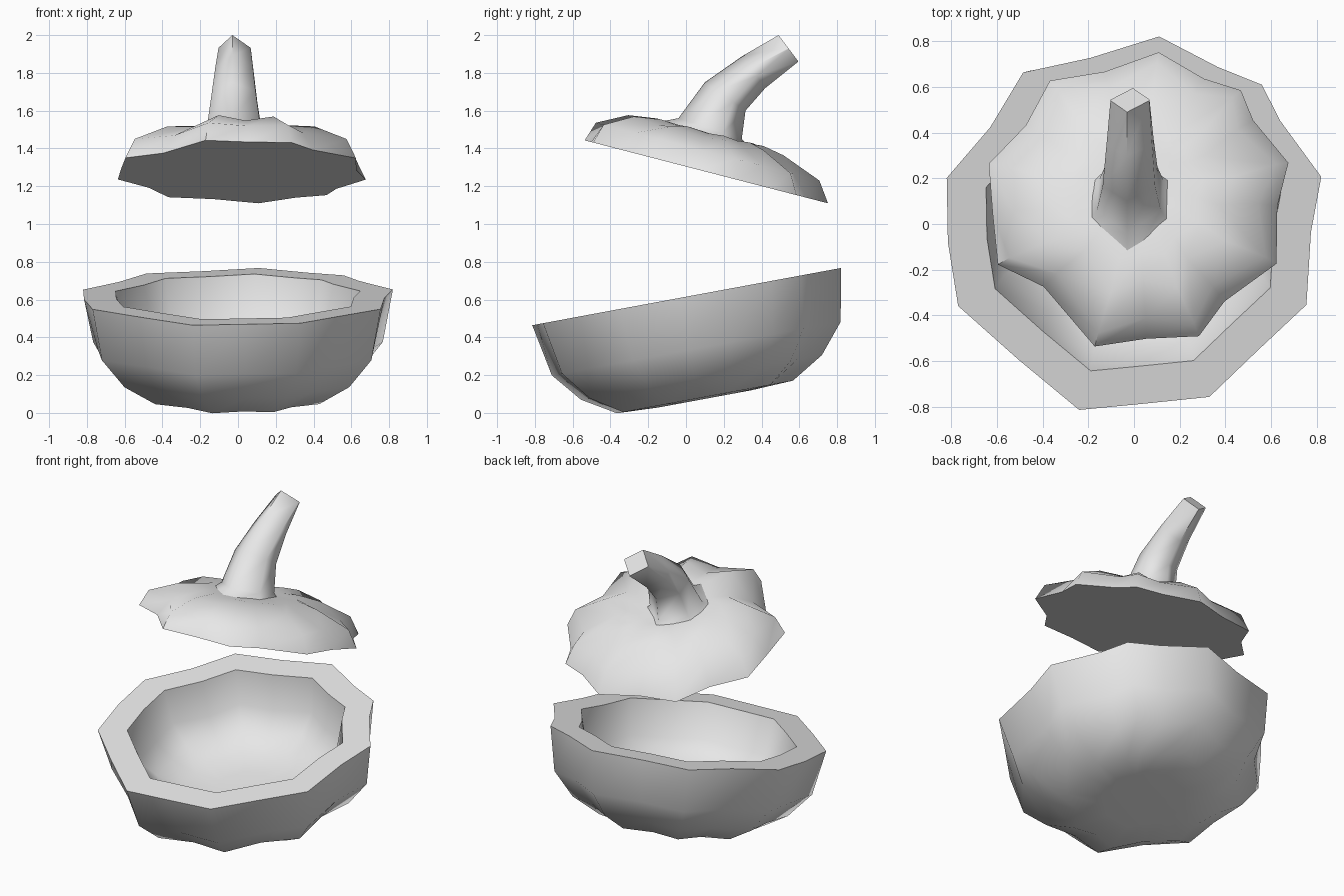
import bpy, bmesh, math
from mathutils import Matrix, Vector

cube = bpy.data.objects.get("Cube")
if cube:
    bpy.data.objects.remove(cube, do_unlink=True)

grey = bpy.data.materials.new("light_grey")
grey.use_nodes = True
grey.diffuse_color = (0.8, 0.8, 0.8, 1)
grey.node_tree.nodes["Principled BSDF"].inputs["Base Color"].default_value = (0.8, 0.8, 0.8, 1)

# Nine-lobed outline: ridge and valley points alternate
OUTLINE = [(.11, .835), (-.19, .74), (-.485, .675), (-.63, .43), (-.82, .205), (-.815, -.08),
           (-.77, -.365), (-.505, -.605), (-.24, -.828), (.045, -.8), (.33, -.77), (.54, -.565),
           (.755, -.36), (.775, -.035), (.82, .21), (.64, .46), (.56, .62), (.365, .7)]
# The lid has two deeper notches at the front
LID_OUTLINE = list(OUTLINE)
LID_OUTLINE[7] = (-.53, -.5)
LID_OUTLINE[11] = (.48, -.585)


def lobed_ring(outline, z, scale, valley=1.0, drop=0.0, shift=0.0):
    """Scaled outline; valleys are pulled in and lowered, the ring slides along y."""
    ring = []
    for i, (x, y) in enumerate(outline):
        f = scale * (valley if i % 2 else 1)
        ring.append(Vector((x * f, y * f + shift, z + (drop if i % 2 else 0))))
    return ring


def loft(name, rings, matrix, angle, centre_start=None, centre_end=None):
    """Skin consecutive rings; ends close with a flat face or a fan to a centre."""
    bm = bmesh.new()
    loops = [[bm.verts.new(p) for p in ring] for ring in rings]
    n = len(loops[0])
    for a, b in zip(loops, loops[1:]):
        for i in range(n):
            j = (i + 1) % n
            bm.faces.new((a[i], a[j], b[j], b[i]))
    for loop, centre in ((loops[0], centre_start), (loops[-1], centre_end)):
        if centre is None:
            bm.faces.new(loop)
        else:
            c = bm.verts.new(centre)
            for i in range(n):
                bm.faces.new((loop[i], loop[(i + 1) % n], c))
    bmesh.ops.recalc_face_normals(bm, faces=bm.faces[:])
    mesh = bpy.data.meshes.new(name)
    bm.to_mesh(mesh)
    bm.free()
    mesh.materials.append(grey)
    obj = bpy.data.objects.new(name, mesh)
    bpy.context.collection.objects.link(obj)
    obj.matrix_world = matrix
    bpy.ops.object.select_all(action='DESELECT')
    obj.select_set(True)
    bpy.context.view_layer.objects.active = obj
    bpy.ops.object.shade_smooth_by_angle(angle=math.radians(angle))


def tilted(location, degrees):
    return Matrix.Translation(location) @ Matrix.Rotation(math.radians(degrees), 4, 'X')


# Hollow bowl: outer wall from the base up, over the rim and down inside
bowl = [(-.55, .3), (-.54, .57, .92), (-.435, .78, .95), (-.28, .935, .97), (0, 1),
        (0, .79), (-.22, .74, .97), (-.325, .62, .95), (-.39, .44, .92), (-.405, .2)]
loft("bowl", [lobed_ring(OUTLINE, *p) for p in bowl], tilted((0, 0, .615), 10.5), 60,
     centre_start=(0, 0, -.55), centre_end=(0, 0, -.405))

# Lid: flat underside, lobed shoulder and a shallow dip around the stem
lid = [(0, .8, .98), (.105, .735, .92, 0, -.02), (.187, .51, .87, -.012, -.05),
       (.208, .35, .93, -.008, -.03), (.2, .2)]
loft("lid", [lobed_ring(LID_OUTLINE, *p) for p in lid], tilted((.02, .105, 1.277), -14.5), 55,
     centre_end=(0, 0, .2))

# Bent stem: front and back edge points (y, z), half width, and how far
# the side corners spread along the depth (none gives a diamond)
stem = [((-.2, 1.53), (.37, 1.38), .19, .35), ((-.04, 1.56), (.295, 1.45), .14, .4),
        ((.1, 1.75), (.315, 1.6), .115, .4), ((.3, 1.89), (.42, 1.72), .1, .25),
        ((.49, 2.0), (.595, 1.86), .085, .04)]
stem_rings = []
for front, back, half, spread in stem:
    f, b = Vector((-.03, *front)), Vector((-.005, *back))
    mid, reach = (f + b) / 2, (f - b) / 2
    side = Vector((half, 0, 0))
    near, far = mid + reach * spread, mid - reach * spread
    stem_rings.append([f, near + side, far + side, b, far - side, near - side])
loft("stem", stem_rings, Matrix.Identity(4), 80)
